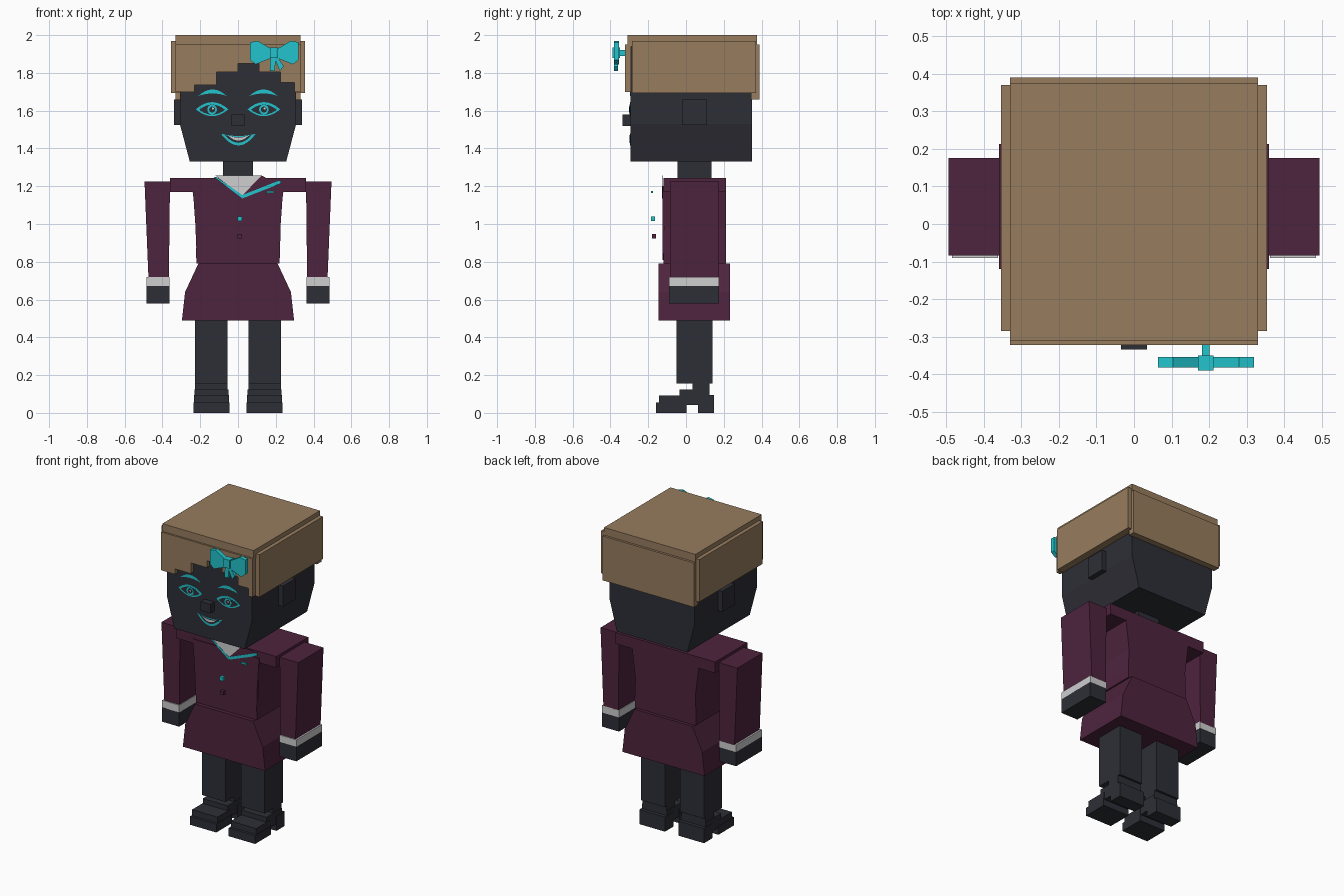
import bpy, bmesh, math

if "Cube" in bpy.data.objects:
    bpy.data.objects.remove(bpy.data.objects["Cube"])


def material(name, rgb):
    m = bpy.data.materials.new(name)
    m.use_nodes = True
    m.diffuse_color = (*rgb, 1)
    m.node_tree.nodes["Principled BSDF"].inputs["Base Color"].default_value = (*rgb, 1)
    return m


DARK = material("charcoal", (0.027, 0.028, 0.037))
HAIR = material("light brown", (0.31, 0.205, 0.113))
MAROON = material("maroon", (0.076, 0.017, 0.047))
CYAN = material("turquoise", (0.016, 0.55, 0.61))
WHITE = material("white", (0.62, 0.62, 0.63))


def prism(name, mat, profile, y0, y1):
    """Front outline (x, z) extruded from y0 back to y1."""
    bm = bmesh.new()
    face = bm.faces.new([bm.verts.new((x, y0, z)) for x, z in profile])
    out = bmesh.ops.extrude_face_region(bm, geom=[face])
    verts = [v for v in out["geom"] if isinstance(v, bmesh.types.BMVert)]
    bmesh.ops.translate(bm, verts=verts, vec=(0, y1 - y0, 0))
    bmesh.ops.recalc_face_normals(bm, faces=bm.faces)
    mesh = bpy.data.meshes.new(name)
    bm.to_mesh(mesh)
    bm.free()
    mesh.materials.append(mat)
    obj = bpy.data.objects.new(name, mesh)
    bpy.context.collection.objects.link(obj)
    return obj


def box(name, mat, x0, x1, y0, y1, z0, z1):
    return prism(name, mat, [(x0, z0), (x1, z0), (x1, z1), (x0, z1)], y0, y1)


def mirrored(half):
    """Close a right-hand outline with its mirror image."""
    return half + [(-x, z) for x, z in reversed(half)]


def lens(cx, cz, w, up, down, n=12):
    """Outline between two arcs that meet at pointed corners."""
    ts = [-1 + 2 * i / n for i in range(n + 1)]
    top = [(cx + w * t, cz + up * (1 - t * t)) for t in ts]
    low = [(cx + w * t, cz + down * (1 - t * t)) for t in reversed(ts[1:-1])]
    return top + low


def disc(cx, cz, r, n=12):
    return [(cx + r * math.cos(math.tau * i / n), cz + r * math.sin(math.tau * i / n)) for i in range(n)]


FACE = -0.295


def paint(name, mat, outline, layer=1, y=FACE):
    """Thin plate on a front surface, stacked by layer."""
    prism(name, mat, outline, y - 0.0015 * layer, y + 0.001)


# Head and neck
prism("head", DARK, mirrored([(0.255, 1.33), (0.308, 1.53), (0.308, 1.96)]), FACE, 0.35)
box("neck", DARK, -0.08, 0.08, -0.045, 0.135, 1.2, 1.34)
box("nose", DARK, -0.035, 0.035, -0.335, FACE, 1.52, 1.58)

# Hair: cap, back and stepped fringe
box("hair_top", HAIR, -0.33, 0.33, -0.31, 0.375, 1.94, 2.0)
box("hair_back", HAIR, -0.33, 0.33, 0.345, 0.39, 1.66, 1.95)
steps = [(-0.33, 1.7), (-0.23, 1.735), (-0.115, 1.805), (0, 1.85),
         (0.11, 1.805), (0.225, 1.75), (0.3, 1.7)]
fringe = [(0.33, 1.95), (-0.33, 1.95)]
for i, (x, z) in enumerate(steps):
    end = steps[i + 1][0] if i + 1 < len(steps) else 0.33
    fringe += [(x, z), (end, z)]
prism("hair_fringe", HAIR, fringe, -0.322, FACE + 0.005)

# Bow
for s, side in ((1, "left"), (-1, "right")):
    c = 0.192
    wing = [(0.012, 1.925), (0.088, 1.97), (0.128, 1.962), (0.128, 1.868), (0.098, 1.845), (0.012, 1.88)]
    prism(side + "_bow_wing", CYAN, [(c + s * x, z) for x, z in wing], -0.382, -0.355)
    tail = [(-0.005, 1.89), (0.018, 1.885), (0.05, 1.835), (0.03, 1.81)]
    if s < 0:
        tail = [(-0.01, 1.89), (0.02, 1.89), (0.024, 1.81), (-0.002, 1.81)]
    prism(side + "_bow_tail", CYAN, [(c + s * x, z) for x, z in tail], -0.38, -0.36)
box("bow_knot", CYAN, 0.17, 0.212, -0.39, -0.35, 1.88, 1.935)
box("bow_pin", CYAN, 0.181, 0.201, -0.355, -0.32, 1.89, 1.92)

# Painted mouth
paint("lips", CYAN, lens(0.002, 1.478, 0.092, -0.012, -0.062))
paint("mouth_gap", DARK, lens(0.002, 1.472, 0.072, -0.012, -0.042), 2)
paint("teeth", WHITE, lens(0.002, 1.469, 0.055, -0.012, -0.027), 3)

# Jacket body with wide shoulders and a fitted waist
prism("jacket", MAROON, mirrored([(0.22, 0.79), (0.222, 0.85), (0.217, 0.98), (0.24, 1.17),
                                  (0.36, 1.17), (0.36, 1.243)]), -0.12, 0.213)
prism("jacket_front", MAROON, [(-0.22, 0.855), (0.03, 0.81), (0.222, 0.845), (0.226, 1.0),
                               (0.24, 1.2), (-0.24, 1.2), (-0.226, 1.0)], -0.125, -0.11)
prism("skirt", MAROON, mirrored([(0.297, 0.488), (0.28, 0.64), (0.21, 0.79)]), -0.145, 0.233)

# Collar with trim
CHEST = -0.125
paint("shirt_collar", WHITE, [(-0.12, 1.257), (0.125, 1.257), (0.022, 1.15)], 1, CHEST)
paint("collar_fold", MAROON, [(0.022, 1.15), (0.125, 1.257), (0.15, 1.243), (0.228, 1.225)], 1, CHEST)
paint("right_collar_trim", CYAN, [(-0.13, 1.25), (-0.115, 1.25), (0.025, 1.152), (0.025, 1.134)], 2, CHEST)
paint("left_collar_trim", CYAN, [(0.02, 1.134), (0.02, 1.152), (0.225, 1.233), (0.228, 1.215)], 2, CHEST)

# Pocket trim and buttons
box("pocket_trim", CYAN, 0.15, 0.19, -0.185, -0.175, 1.165, 1.176)
box("upper_button", CYAN, -0.003, 0.022, -0.185, -0.165, 1.015, 1.04)
box("lower_button", MAROON, -0.003, 0.022, -0.18, -0.158, 0.922, 0.947)

for s, side in ((1, "left_"), (-1, "right_")):
    def pair(name, mat, x0, x1, *rest):
        box(side + name, mat, min(s * x0, s * x1), max(s * x0, s * x1), *rest)

    # Side hair and ears
    pair("hair_side", HAIR, 0.3, 0.355, -0.285, 0.37, 1.693, 1.97)
    pair("ear", DARK, 0.3, 0.34, -0.02, 0.11, 1.525, 1.66)

    # Painted eyes and brows
    ex = s * 0.137
    paint(side + "eye_outline", CYAN, lens(ex, 1.607, 0.086, 0.038, -0.036))
    paint(side + "eye_inner", DARK, lens(ex, 1.605, 0.068, 0.027, -0.026), 2)
    paint(side + "iris", CYAN, disc(ex, 1.606, 0.026), 3)
    paint(side + "pupil", DARK, disc(ex, 1.606, 0.016), 4)
    paint(side + "eye_glint", WHITE, disc(ex + 0.004, 1.612, 0.006, 6), 5)
    paint(side + "eyebrow", CYAN, lens(s * 0.135, 1.678, 0.075, 0.034, 0.013))

    # Arms
    sleeve = [(0.36, 1.225), (0.495, 1.225), (0.474, 0.715), (0.366, 0.715)]
    prism(side + "sleeve", MAROON, [(s * x, z) for x, z in sleeve], -0.084, 0.176)
    pair("cuff", WHITE, 0.362, 0.485, -0.09, 0.176, 0.673, 0.72)
    pair("hand", DARK, 0.363, 0.485, -0.09, 0.174, 0.58, 0.675)

    # Legs and heeled shoes
    pair("leg", DARK, 0.055, 0.227, -0.05, 0.14, 0.155, 0.5)
    pair("shoe_ankle", DARK, 0.055, 0.227, 0.035, 0.125, 0.11, 0.16)
    pair("shoe_arch", DARK, 0.05, 0.23, -0.035, 0.125, 0.042, 0.125)
    pair("shoe_toe", DARK, 0.048, 0.232, -0.143, 0.0, 0.05, 0.093)
    pair("shoe_sole", DARK, 0.045, 0.236, -0.16, 0.002, 0, 0.054)
    pair("shoe_heel", DARK, 0.048, 0.234, 0.063, 0.148, 0, 0.095)
